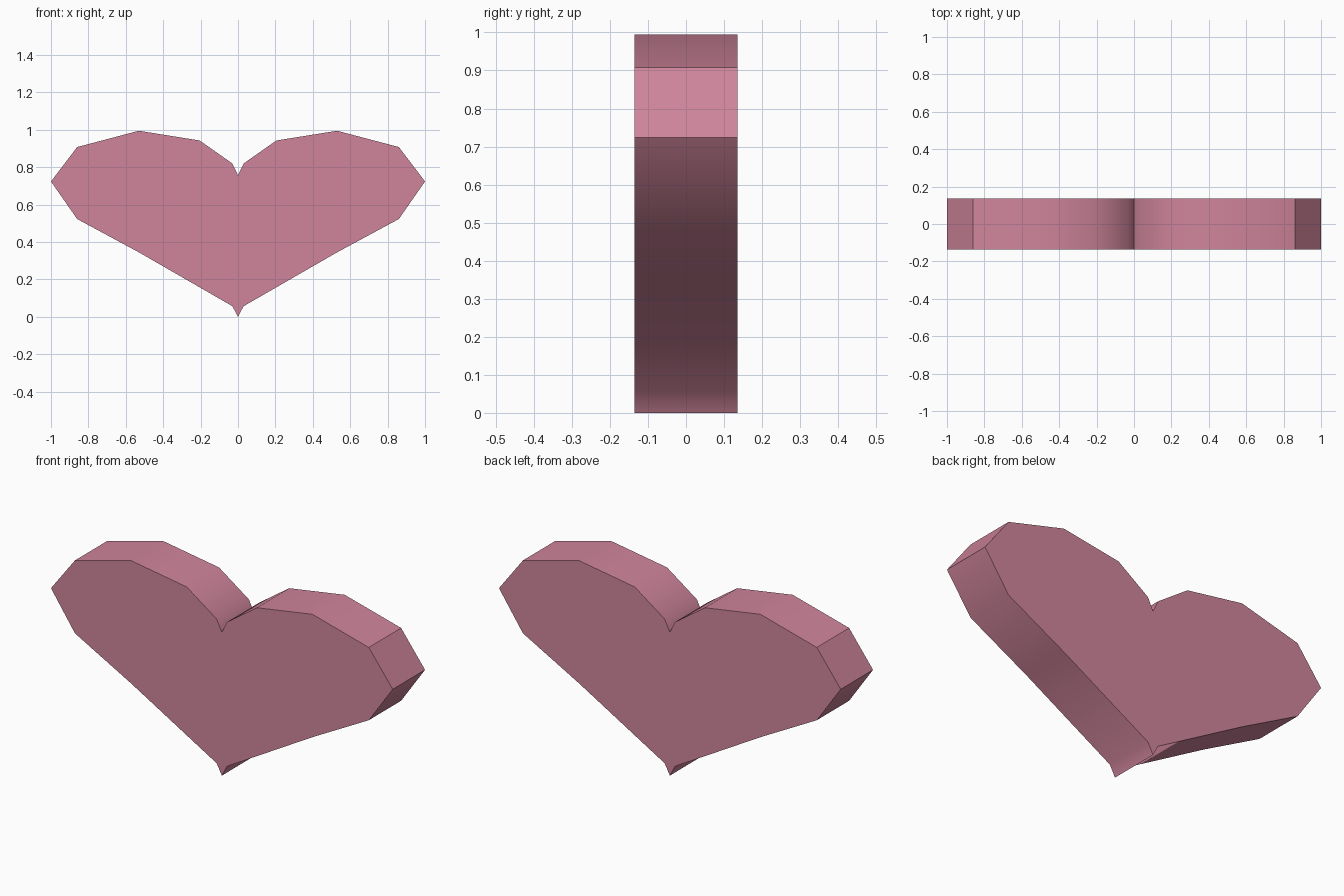
import bpy
import bmesh
import math

if "Cube" in bpy.data.objects:
    bpy.data.objects.remove(bpy.data.objects["Cube"])

HALF_DEPTH = 0.135

# Right half of the outline, from the top notch round to the bottom tip
half = [(0, 0.757), (0.03, 0.82), (0.205, 0.943), (0.53, 0.995), (0.86, 0.908),
        (1, 0.724), (0.86, 0.523), (0.53, 0.345), (0.03, 0.057), (0, 0)]
outline = half + [(-x, z) for x, z in reversed(half[1:-1])]

# Heart slab: front face extruded to the back
bm = bmesh.new()
front = bm.faces.new([bm.verts.new((x, -HALF_DEPTH, z)) for x, z in outline])
result = bmesh.ops.extrude_face_region(bm, geom=[front], use_keep_orig=True)
back_verts = [g for g in result["geom"] if isinstance(g, bmesh.types.BMVert)]
bmesh.ops.translate(bm, verts=back_verts, vec=(0, 2 * HALF_DEPTH, 0))
bmesh.ops.recalc_face_normals(bm, faces=bm.faces)
mesh = bpy.data.meshes.new("heart")
bm.to_mesh(mesh)
bm.free()
heart = bpy.data.objects.new("heart", mesh)
bpy.context.collection.objects.link(heart)

# Dusty pink material
pink = bpy.data.materials.new("dusty pink")
pink.use_nodes = True
colour = (0.63, 0.235, 0.33, 1)
pink.diffuse_color = colour
pink.node_tree.nodes["Principled BSDF"].inputs["Base Color"].default_value = colour
mesh.materials.append(pink)

# Smooth rim with sharp main corners
bpy.ops.object.select_all(action="DESELECT")
heart.select_set(True)
bpy.context.view_layer.objects.active = heart
bpy.ops.object.shade_smooth_by_angle(angle=math.radians(35))
